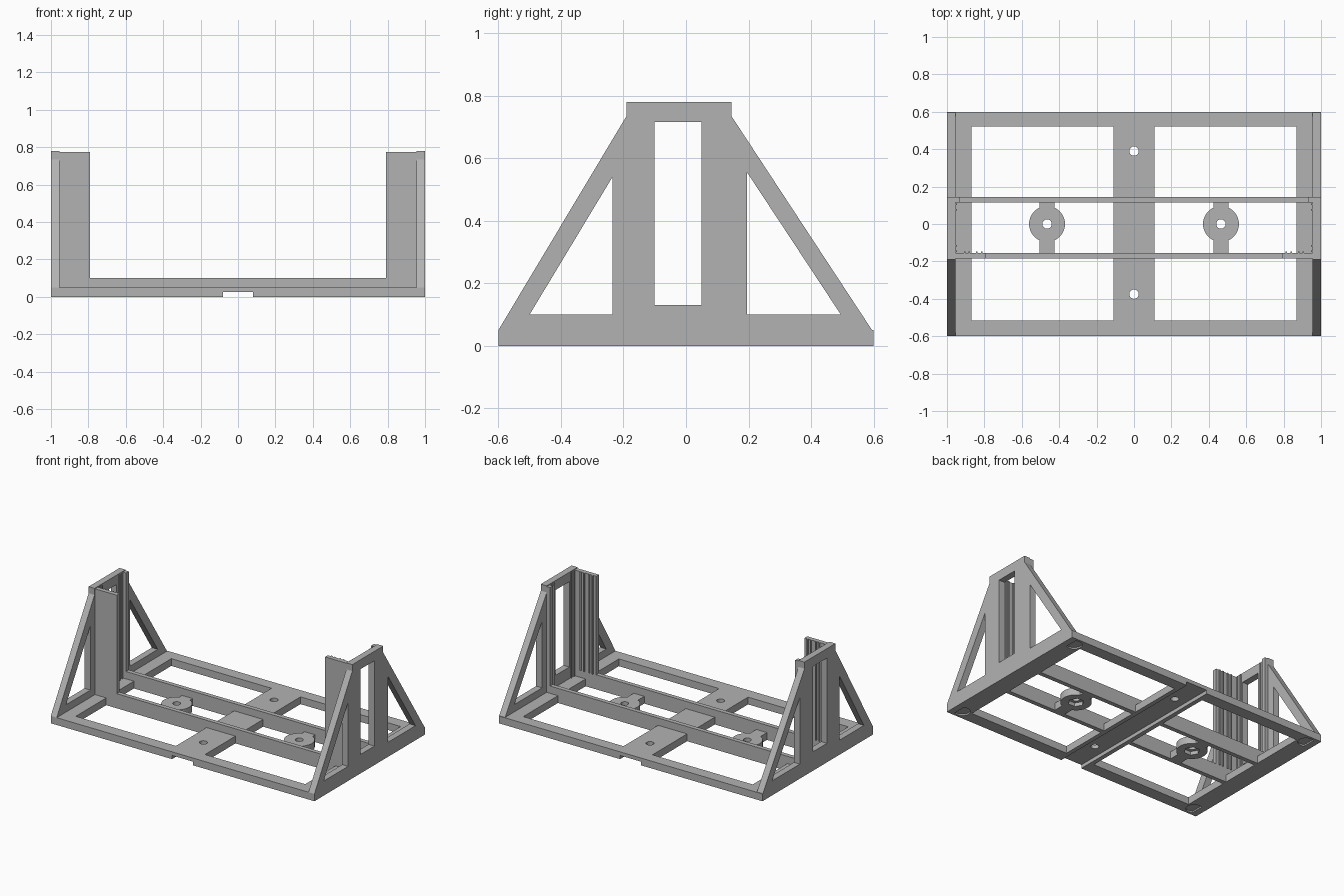
import bpy
import bmesh
from math import pi, cos, sin

if "Cube" in bpy.data.objects:
    bpy.data.objects.remove(bpy.data.objects["Cube"])

grey = bpy.data.materials.new("plain grey")
grey.use_nodes = True
grey.diffuse_color = (0.45, 0.45, 0.45, 1)
grey.node_tree.nodes["Principled BSDF"].inputs["Base Color"].default_value = grey.diffuse_color


def prism(name, outline, low, high, axis="z"):
    """Extrude a flat outline along x (points are y, z) or z (points are x, y)."""
    bm = bmesh.new()
    place = (lambda p, h: (h, p[0], p[1])) if axis == "x" else (lambda p, h: (p[0], p[1], h))
    rings = [[bm.verts.new(place(p, h)) for p in outline] for h in (low, high)]
    bm.faces.new(rings[0])
    bm.faces.new(rings[1])
    n = len(outline)
    for i in range(n):
        j = (i + 1) % n
        bm.faces.new((rings[0][i], rings[0][j], rings[1][j], rings[1][i]))
    bmesh.ops.recalc_face_normals(bm, faces=bm.faces)
    mesh = bpy.data.meshes.new(name)
    bm.to_mesh(mesh)
    bm.free()
    mesh.materials.append(grey)
    obj = bpy.data.objects.new(name, mesh)
    bpy.context.collection.objects.link(obj)
    return obj


def box(name, x0, x1, y0, y1, z0, z1):
    return prism(name, [(x0, y0), (x1, y0), (x1, y1), (x0, y1)], z0, z1)


def disc(name, x, y, r, z0, z1, sides=32):
    ring = [(x + r * cos(2 * pi * i / sides), y + r * sin(2 * pi * i / sides)) for i in range(sides)]
    return prism(name, ring, z0, z1)


def combine(obj, others, operation="DIFFERENCE"):
    """Apply booleans and discard the helper solids."""
    for other in others:
        mod = obj.modifiers.new("shape", "BOOLEAN")
        mod.operation = operation
        mod.solver = "EXACT"
        mod.object = other
        bpy.context.view_layer.update()
        mesh = bpy.data.meshes.new_from_object(
            obj.evaluated_get(bpy.context.evaluated_depsgraph_get()))
        obj.modifiers.clear()
        obj.data = mesh
        bpy.data.objects.remove(other)


# Base frame: two large openings, cable groove, screw holes and foot recesses
base = box("base_frame", -1, 1, -0.6, 0.6, 0, 0.05)
cuts = [box("cutter", -0.08, 0.08, -0.7, 0.7, -0.1, 0.025)]
for s in (-1, 1):
    x0, x1 = sorted((s * 0.11, s * 0.87))
    cuts.append(box("cutter", x0, x1, -0.515, 0.52, -0.1, 0.2))
    for t in (-1, 1):
        cuts.append(disc("cutter", s * 0.93, t * 0.535, 0.05, -0.1, 0.01))
for y in (-0.375, 0.39):
    cuts.append(disc("cutter", 0, y, 0.025, -0.1, 0.2))
combine(base, cuts)

# Long rails, stopping at the groove below the centre bar
FRONT, BACK = (-0.185, -0.155), (0.115, 0.145)
for name, (y0, y1) in (("front_rail", FRONT), ("back_rail", BACK)):
    rail = box(name, -0.955, 0.955, y0, y1, 0, 0.1)
    combine(rail, [box("cutter", -0.08, 0.08, -0.7, 0.7, -0.1, 0.025)])

# Round screw mounts between the rails
for side, s in (("right", -1), ("left", 1)):
    x = s * 0.465
    mount = disc(side + "_screw_mount", x, 0, 0.096, 0, 0.05, 40)
    combine(mount, [box("arm", x - 0.04, x + 0.04, -0.155, 0.115, 0, 0.05)], "UNION")
    combine(mount, [disc("cutter", x, 0, 0.025, -0.1, 0.2),
                    disc("cutter", x, 0, 0.05, -0.1, 0.025, 6)])

# End towers: braced walls with guide flanges and fine ribs
wall_outline = [(-0.6, 0), (0.595, 0), (0.595, 0.05), (0.145, 0.735), (0.145, 0.78),
                (-0.19, 0.78), (-0.19, 0.735), (-0.6, 0.05)]
openings = [[(-0.5, 0.1), (-0.235, 0.1), (-0.235, 0.54)],
            [(0.195, 0.1), (0.495, 0.1), (0.195, 0.555)],
            [(-0.1, 0.13), (0.05, 0.13), (0.05, 0.715), (-0.1, 0.715)]]
for side, s in (("right", -1), ("left", 1)):
    def part(name, a, b, y0, y1, z0, z1):
        x0, x1 = sorted((s * a, s * b))
        return box(side + name, x0, x1, y0, y1, z0, z1)

    x0, x1 = sorted((s * 0.955, s))
    wall = prism(side + "_wall", wall_outline, x0, x1, "x")
    combine(wall, [prism("cutter", o, -2, 2, "x") for o in openings])
    part("_front_guide", 0.79, 0.96, *FRONT, 0.05, 0.775)
    part("_back_guide", 0.93, 0.96, *BACK, 0.05, 0.775)
    for y in (-0.145, -0.115, 0.075, 0.105):
        part("_wall_rib", 0.947, 0.957, y - 0.004, y + 0.004, 0.05, 0.775)
    for x in (0.815, 0.84, 0.88, 0.905):
        part("_guide_rib", x - 0.004, x + 0.004, -0.157, -0.147, 0.1, 0.775)
